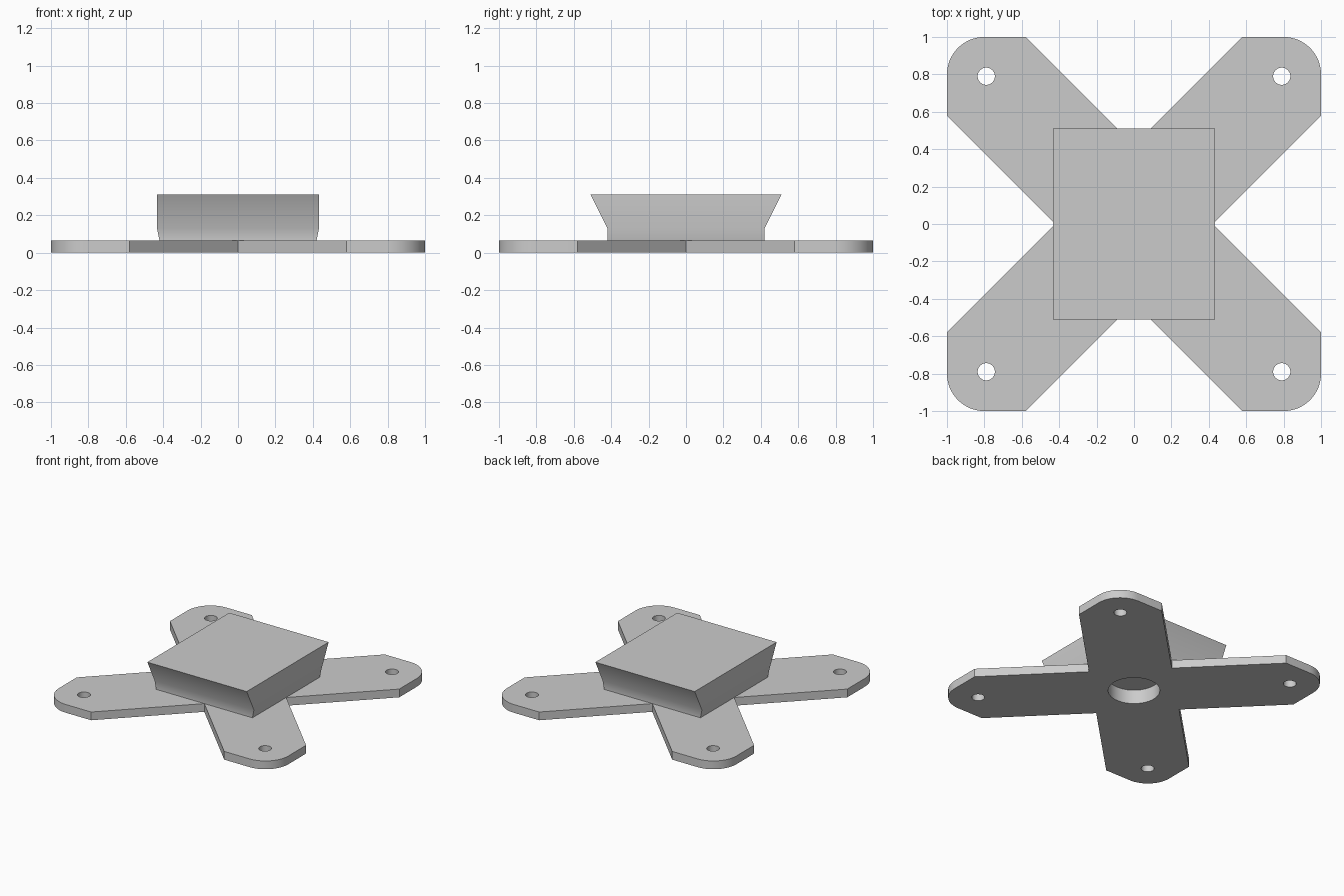
import bpy, bmesh
from math import sin, cos, pi, radians

cube = bpy.data.objects.get("Cube")
if cube:
    bpy.data.objects.remove(cube, do_unlink=True)

grey = bpy.data.materials.new("light grey")
grey.use_nodes = True
COLOUR = (0.6, 0.6, 0.6, 1)
grey.diffuse_color = COLOUR
grey.node_tree.nodes["Principled BSDF"].inputs["Base Color"].default_value = COLOUR

PLATE = 0.065   # plate thickness
INNER = 0.42    # distance of the inner corners from the centre
ROUND = 0.2     # arm tip radius


def loft(name, rings):
    """Solid through a stack of rings with equal point counts."""
    bm = bmesh.new()
    loops = [[bm.verts.new(p) for p in ring] for ring in rings]
    bm.faces.new(loops[0])
    bm.faces.new(loops[-1])
    for a, b in zip(loops, loops[1:]):
        for i in range(len(a)):
            j = (i + 1) % len(a)
            bm.faces.new((a[i], a[j], b[j], b[i]))
    bmesh.ops.recalc_face_normals(bm, faces=bm.faces)
    mesh = bpy.data.meshes.new(name)
    bm.to_mesh(mesh)
    bm.free()
    mesh.materials.append(grey)
    obj = bpy.data.objects.new(name, mesh)
    bpy.context.collection.objects.link(obj)
    return obj


def circle(x, y, z, r, n=48):
    return [(x + r * cos(2 * pi * i / n), y + r * sin(2 * pi * i / n), z) for i in range(n)]


def drill(obj, x, y, r, top):
    """Cut a round hole from below up to the given height."""
    cutter = loft("cutter", [circle(x, y, -0.1, r), circle(x, y, top, r)])
    mod = obj.modifiers.new("hole", "BOOLEAN")
    mod.operation, mod.solver, mod.object = "DIFFERENCE", "EXACT", cutter
    bpy.context.view_layer.objects.active = obj
    bpy.ops.object.modifier_apply(modifier=mod.name)
    bpy.data.objects.remove(cutter, do_unlink=True)


def smooth(obj, angle):
    bpy.ops.object.select_all(action="DESELECT")
    obj.select_set(True)
    bpy.context.view_layer.objects.active = obj
    bpy.ops.object.shade_smooth_by_angle(angle=radians(angle))


# Cross plate: one rounded arm outline, turned four times
arm = [(INNER, 0), (1, 1 - INNER)]
for i in range(17):
    a = pi / 2 * i / 16
    arm.append((1 - ROUND + ROUND * cos(a), 1 - ROUND + ROUND * sin(a)))
arm.append((1 - INNER, 1))
outline = []
for quarter in range(4):
    outline += arm
    arm = [(-y, x) for x, y in arm]
plate = loft("cross_plate", [[(x, y, z) for x, y in outline] for z in (0, PLATE)])
for sx in (-1, 1):
    for sy in (-1, 1):
        drill(plate, 0.79 * sx, 0.79 * sy, 0.046, 0.2)
drill(plate, 0, 0, 0.185, 0.2)
smooth(plate, 30)

# Flared block on the plate, with a shallow round pocket underneath
levels = [(PLATE, 0.42, 0.42), (0.13, 0.433, 0.42), (0.31, 0.433, 0.51)]
block = loft("flared_block", [
    [(-hx, -hy, z), (hx, -hy, z), (hx, hy, z), (-hx, hy, z)] for z, hx, hy in levels])
drill(block, 0, 0, 0.185, 0.11)
smooth(block, 30)
